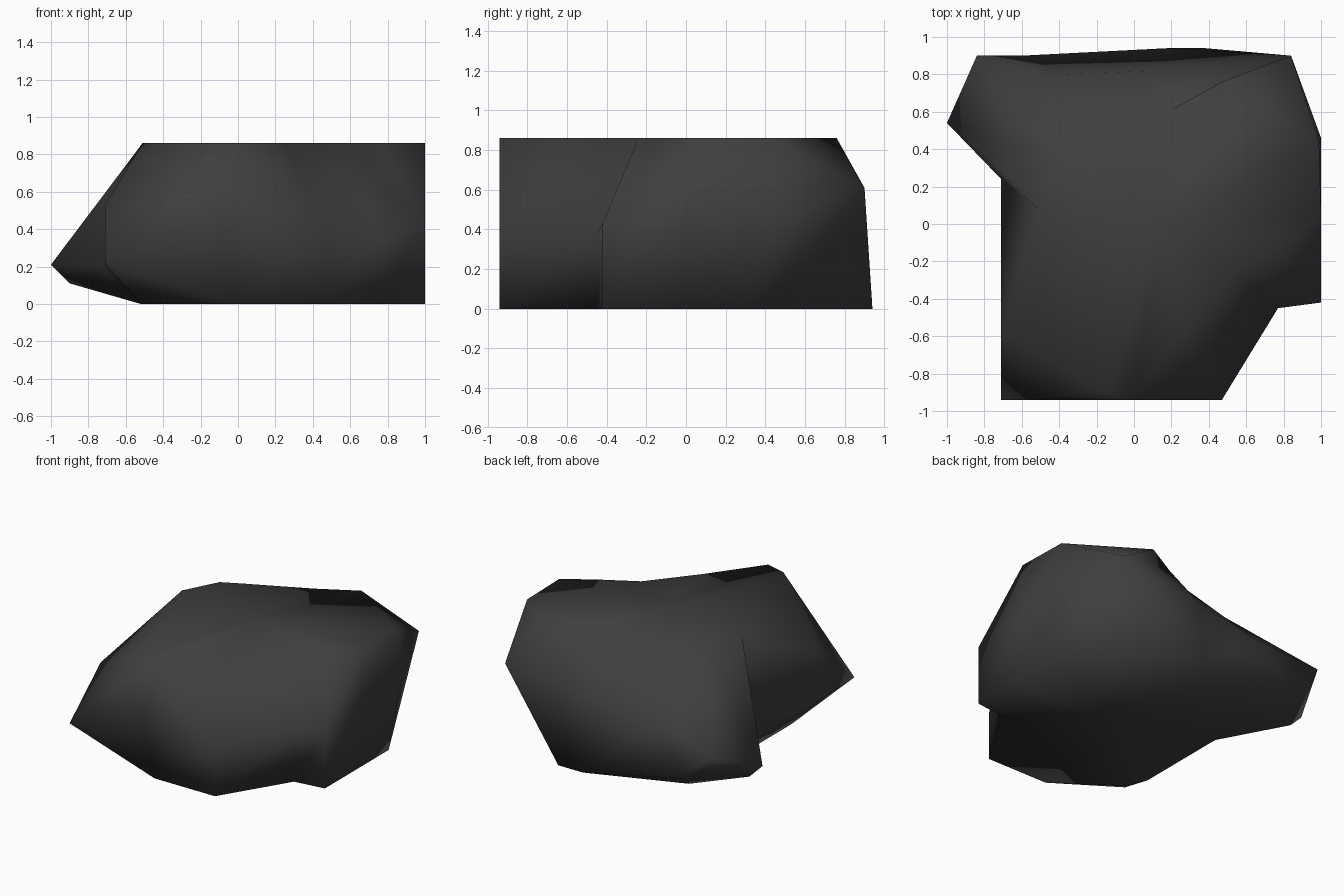
import bpy
import bmesh

default_cube = bpy.data.objects.get("Cube")
if default_cube:
    bpy.data.objects.remove(default_cube, do_unlink=True)

HEIGHT = 0.86

# Dark stone colour
stone = bpy.data.materials.new("dark_grey_stone")
stone.use_nodes = True
colour = (0.05, 0.05, 0.05, 1.0)
stone.diffuse_color = colour
shader = next(n for n in stone.node_tree.nodes if n.type == "BSDF_PRINCIPLED")
shader.inputs["Base Color"].default_value = colour
shader.inputs["Roughness"].default_value = 0.9

# Contours run counter-clockwise, starting at the front of the +x side
foot = [(1, -.42), (1, -.05), (1, .32), (.38, .94), (.18, .94), (-.6, .9, .15),
        (-.5, .68), (-.9, .55, .11), (-.52, .22), (-.52, -.48),
        (-.46, -.63), (-.02, -.94), (.47, -.94), (.77, -.45)]
girth = [(1, -.42, .43), (1, 0, .45), (1, .46, .45), (.84, .9, .61),
         (.12, .82, .55), (-.37, .8, .47), (-.84, .9, .36), (-1, .54, .21),
         (-.71, .24, .2), (-.71, -.5, .2), (-.71, -.94, .22),
         (-.1, -.94, .45), (.47, -.94, .36), (.77, -.45, .38)]
crown = [(.76, -.11), (1, .04), (.99, .43), (.47, .76), (.2, .61),
         (-.05, .49), (-.22, .41), (-.38, .33), (-.51, .08), (-.71, -.58, .53),
         (-.16, -.9), (-.01, -.94), (.26, -.57), (.53, -.24)]

# Columns whose facets are split along the other diagonal, per band
flipped_low = {3, 6, 10}
flipped_high = {2, 9, 11, 13}


def add_ring(bm, points, level):
    """Add one contour; points without a height sit on the given level."""
    return [bm.verts.new((p[0], p[1], p[2] if len(p) > 2 else level)) for p in points]


def add_band(bm, lower, upper, flipped):
    """Join two contours with triangles."""
    for i in range(len(lower)):
        j = (i + 1) % len(lower)
        a, b, c, d = lower[i], lower[j], upper[j], upper[i]
        halves = ((a, b, d), (b, c, d)) if i in flipped else ((a, b, c), (a, c, d))
        for half in halves:
            bm.faces.new(half)


def add_cap(bm, ring, level):
    """Close a contour with a flat fan, and a facet at each point off the level."""
    flat = [v for v in ring if abs(v.co.z - level) < 0.01]
    for i, v in enumerate(ring):
        if v not in flat:
            bm.faces.new((ring[i - 1], v, ring[i + 1]))
    centre = bm.verts.new((0.15, 0.0, level))
    for a, b in zip(flat, flat[1:] + flat[:1]):
        bm.faces.new((a, b, centre))


# Loft the contours into one closed boulder
bm = bmesh.new()
base = add_ring(bm, foot, 0)
middle = add_ring(bm, girth, 0)
top = add_ring(bm, crown, HEIGHT)
add_band(bm, base, middle, flipped_low)
add_band(bm, middle, top, flipped_high)
add_cap(bm, base, 0)
add_cap(bm, top, HEIGHT)
bmesh.ops.recalc_face_normals(bm, faces=bm.faces[:])
for face in bm.faces:
    face.smooth = True

mesh = bpy.data.meshes.new("boulder")
bm.to_mesh(mesh)
bm.free()
mesh.materials.append(stone)
boulder = bpy.data.objects.new("boulder", mesh)
bpy.context.collection.objects.link(boulder)
